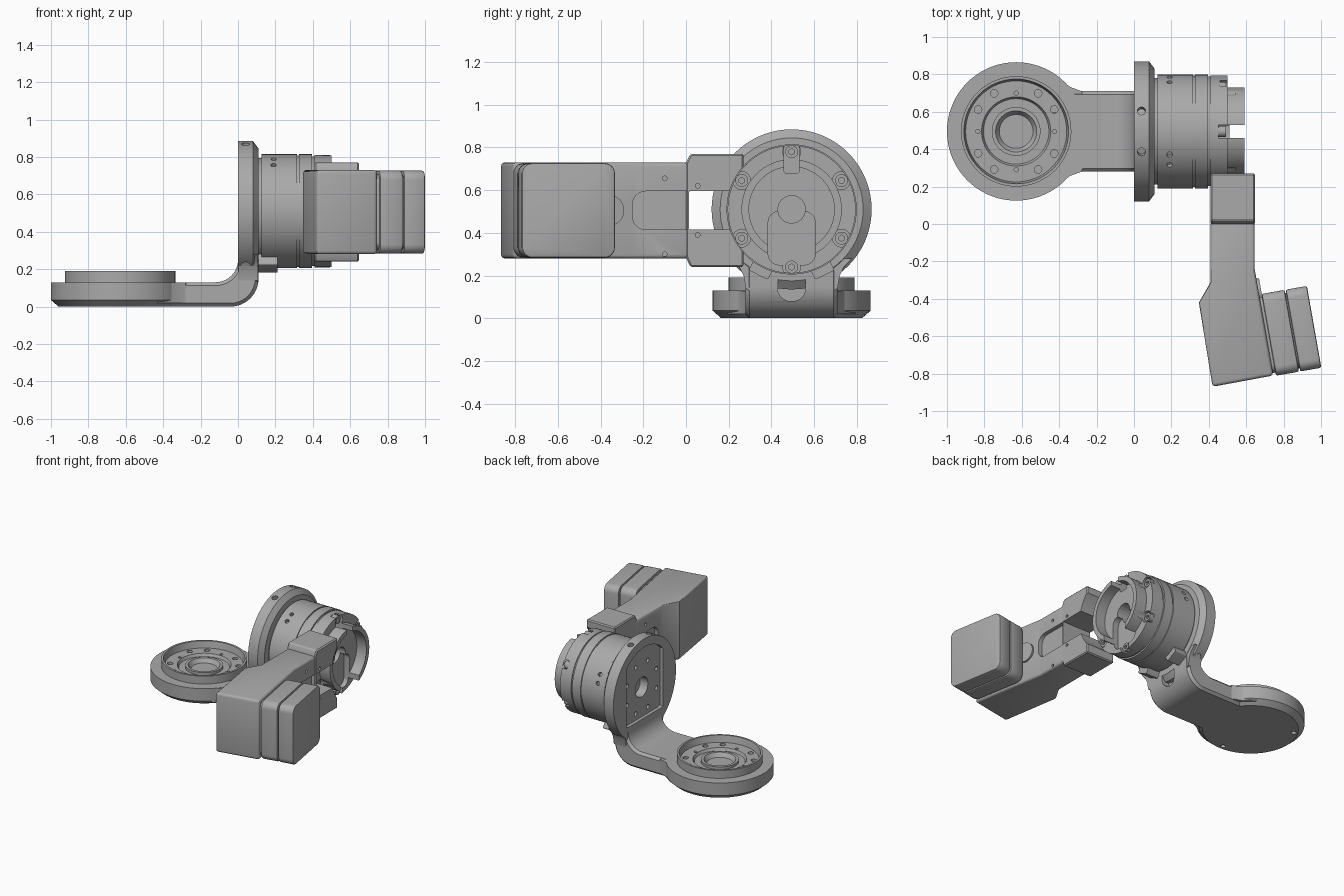
import bpy, bmesh
from math import sin, cos, pi, radians, hypot
from mathutils import Matrix, Vector

old = bpy.data.objects.get("Cube")
if old:
    bpy.data.objects.remove(old, do_unlink=True)

grey = bpy.data.materials.new("machined_grey")
grey.use_nodes = True
COLOUR = (0.4, 0.4, 0.4, 1)
grey.diffuse_color = COLOUR
grey.node_tree.nodes["Principled BSDF"].inputs["Base Color"].default_value = COLOUR

PARTS = []
AY, AZ = 0.495, 0.51          # axis of the upright joint
BX, BY = -0.63, 0.495         # axis of the base joint


def finish(name, bm, keep=True):
    bmesh.ops.remove_doubles(bm, verts=bm.verts, dist=1e-5)
    bmesh.ops.recalc_face_normals(bm, faces=bm.faces)
    mesh = bpy.data.meshes.new(name)
    bm.to_mesh(mesh)
    bm.free()
    mesh.materials.append(grey)
    ob = bpy.data.objects.new(name, mesh)
    bpy.context.scene.collection.objects.link(ob)
    if keep:
        PARTS.append(ob)
    return ob


def prism(name, pts, axis, lo, hi, keep=True):
    """Extrude a 2D outline along x, y or z."""
    place = {"x": lambda a, b: (lo, a, b), "y": lambda a, b: (a, lo, b),
             "z": lambda a, b: (a, b, lo)}[axis]
    bm = bmesh.new()
    face = bm.faces.new([bm.verts.new(place(*p)) for p in pts])
    new = bmesh.ops.extrude_face_region(bm, geom=[face])["geom"]
    step = Vector([(hi - lo) * (axis == k) for k in "xyz"])
    bmesh.ops.translate(bm, vec=step, verts=[v for v in new if isinstance(v, bmesh.types.BMVert)])
    return finish(name, bm, keep)


def lathe(name, profile, centre, axis, steps=72):
    """Turn a (radius, height) profile around x or z."""
    bm = bmesh.new()
    vs = [bm.verts.new((h, r, 0) if axis == "x" else (r, 0, h)) for r, h in profile]
    es = [bm.edges.new(pair) for pair in zip(vs, vs[1:])]
    bmesh.ops.spin(bm, geom=vs + es, cent=(0, 0, 0), angle=2 * pi, steps=steps,
                   axis=(1, 0, 0) if axis == "x" else (0, 0, 1))
    bmesh.ops.translate(bm, vec=centre, verts=bm.verts)
    return finish(name, bm)


def rod(name, centre, r, depth, direction, keep=True, sides=24):
    bm = bmesh.new()
    turn = Vector(direction).to_track_quat("Z", "Y").to_matrix().to_4x4()
    bmesh.ops.create_cone(bm, cap_ends=True, segments=sides, radius1=r, radius2=r,
                          depth=depth, matrix=Matrix.Translation(centre) @ turn)
    return finish(name, bm, keep)


def rounded(a0, a1, b0, b1, r, n=6):
    """Outline of a rectangle with round corners."""
    corners = [(a1 - r, b1 - r), (a0 + r, b1 - r), (a0 + r, b0 + r), (a1 - r, b0 + r)]
    return [(a + r * cos((q + i / n) * pi / 2), b + r * sin((q + i / n) * pi / 2))
            for q, (a, b) in enumerate(corners) for i in range(n + 1)]


def apply_mod(ob, mod):
    bpy.context.view_layer.objects.active = ob
    bpy.ops.object.modifier_apply(modifier=mod.name)


def bevel(ob, width, segments=1):
    mod = ob.modifiers.new("bevel", "BEVEL")
    mod.width, mod.segments, mod.angle_limit = width, segments, radians(40)
    apply_mod(ob, mod)


def cut(cutter, *targets):
    for ob in targets:
        mod = ob.modifiers.new("cut", "BOOLEAN")
        mod.operation, mod.solver, mod.object = "DIFFERENCE", "EXACT", cutter
        apply_mod(ob, mod)
    bpy.data.objects.remove(cutter, do_unlink=True)


def drill(ob, centre, r, depth, direction):
    cut(rod("drill", centre, r, depth, direction, False, 16), ob)


# Base joint: chamfered dish with a raised rim and stepped centre
base = lathe("base_dish", [(0, 0), (0.33, 0), (0.37, 0.035), (0.37, 0.13), (0.295, 0.13),
                           (0.295, 0.19), (0.28, 0.19), (0.27, 0.14), (0.185, 0.14),
                           (0.175, 0.12), (0.13, 0.12), (0.13, 0.14), (0.11, 0.14),
                           (0.09, 0.11), (0, 0.11)], (BX, BY, 0), "z")
for k in range(12):
    t = k * pi / 6
    r = 0.011 if k % 3 == 0 else 0.02
    d = 0.205 if k % 3 == 0 else 0.235
    drill(base, (BX + d * cos(t), BY + d * sin(t), 0.14), r, 0.05, (0, 0, 1))
for t in (0.5, 2.6, 4.7):
    drill(base, (BX + 0.3 * cos(t), BY + 0.3 * sin(t), 0), 0.018, 0.05, (0, 0, 1))

# Bent arm from the base dish up to the round plate
arc = [i * pi / 20 for i in range(11)]
outer = [(-0.04 + 0.15 * sin(t), 0.15 - 0.15 * cos(t)) for t in arc]
inner = [(-0.12 + 0.12 * cos(t), 0.25 - 0.12 * sin(t)) for t in arc]
arm = prism("bent_arm", [(-0.4, 0)] + outer + [(0.11, 0.28), (0, 0.28)] + inner + [(-0.4, 0.13)],
            "y", AY - 0.215, AY + 0.215)
bevel(arm, 0.018)
for side, tag in ((1, "left"), (-1, "right")):
    prism("arm_root_fillet_" + tag,
          [(x, AY + side * y) for x, y in
           [(-0.45, 0.1), (-0.43, 0.3), (-0.38, 0.265), (-0.34, 0.237), (-0.28, 0.215), (-0.25, 0.1)]],
          "z", 0.02, 0.128)
flare = [(0.2, 0.13), (0.215, 0.14), (0.225, 0.2), (0.245, 0.24), (0.285, 0.28)]
neck = prism("plate_neck", [(AY + y, z) for y, z in flare] + [(AY - y, z) for y, z in flare[::-1]],
             "x", 0.002, 0.108)
slot = rounded(AY - 0.065, AY + 0.065, 0.08, 0.34, 0.06)
cut(prism("slot_cut", slot, "x", 0.05, 0.3, False), arm, neck)

# Upright round plate with a shallow pocket, bore and screw holes
plate = lathe("round_plate", [(0, 0), (0.375, 0), (0.375, 0.08), (0.335, 0.11), (0, 0.11)],
              (0, AY, AZ), "x")
ring = [(0.31 * cos(k * pi / 32), 0.31 * sin(k * pi / 32)) for k in range(64)]
pocket = [(AY + max(-0.22, min(0.22, a)), AZ + max(-0.225, b)) for a, b in ring]
pocket = [p for i, p in enumerate(pocket) if hypot(p[0] - pocket[i - 1][0], p[1] - pocket[i - 1][1]) > 1e-4]
cut(prism("pocket_cut", pocket, "x", -0.1, 0.025, False), plate)
drill(plate, (0.03, AY, AZ), 0.075, 0.12, (1, 0, 0))
for k in range(8):
    t = (k + 0.5) * pi / 4
    drill(plate, (0.03, AY + 0.19 * cos(t), AZ + 0.19 * sin(t)), 0.016, 0.06, (1, 0, 0))
for deg in (-17, 17, 140, 220):
    d = Vector((0, sin(radians(deg)), cos(radians(deg))))
    drill(plate, Vector((0.04, AY, AZ)) + d * 0.37, 0.022, 0.06, d)

# Joint motor: grooved drum, screw flange and open cup
motor = lathe("joint_motor", [(0, 0.1), (0.285, 0.1), (0.285, 0.125), (0.305, 0.125), (0.305, 0.315),
                              (0.298, 0.315), (0.298, 0.325), (0.305, 0.325), (0.305, 0.395),
                              (0.293, 0.395), (0.293, 0.408), (0.3, 0.408), (0.3, 0.5),
                              (0.235, 0.5), (0.235, 0.59), (0.2, 0.59), (0.2, 0.51), (0, 0.51)],
              (0, AY, AZ), "x")
cut(prism("key_cut", rounded(AY - 0.11, AY + 0.11, 0.25, 0.5, 0.05), "x", 0.465, 0.7, False), motor)
cut(prism("notch_cut", rounded(AY - 0.035, AY + 0.035, 0.68, 0.9, 0.01), "x", 0.452, 0.7, False), motor)
drill(motor, (0.45, AY, AZ), 0.065, 0.3, (1, 0, 0))
for deg in (-24, -36, 60, 72):
    d = Vector((0, sin(radians(deg)), cos(radians(deg))))
    drill(motor, Vector((0.19, AY, AZ)) + d * 0.3, 0.015, 0.04, d)
for k in range(6):
    t = pi / 2 + k * pi / 3
    y, z = AY + 0.27 * cos(t), AZ + 0.27 * sin(t)
    drill(motor, (0.5, y, z), 0.042, 0.08, (1, 0, 0))
    screw = rod("flange_screw", (0.472, y, z), 0.03, 0.04, (1, 0, 0))
    cut(rod("hex_cut", (0.49, y, z), 0.015, 0.03, (1, 0, 0), False, 6), screw)

# Two cable connectors under the drum
for side, tag in ((1, "left"), (-1, "right")):
    block = prism("connector_" + tag, rounded(-0.05, 0.05, -0.345, -0.28, 0.008), "x", 0.11, 0.21)
    block.location = (0, AY, AZ)
    block.rotation_euler.x = side * radians(27)
    drill(block, (0.21, 0, -0.322), 0.016, 0.04, (1, 0, 0))

# Bracket gripping the motor flange, and the link with its bent end
bracket = prism("bracket", [(0, 0.285), (0.02, 0.24), (0.27, 0.24), (0.27, 0.77), (0.02, 0.77), (0, 0.73)],
                "x", 0.408, 0.648)
bevel(bracket, 0.008)
cut(rod("round_cut", (0.6, AY, AZ), 0.303, 0.6, (1, 0, 0), False, 72), bracket)
link = prism("link", [(0.41, 0.02), (0.41, -0.31), (0.347, -0.42), (0.42, -0.87),
                      (0.745, -0.81), (0.645, -0.24), (0.645, 0.02)], "z", 0.28, 0.73)
bevel(link, 0.018, 3)
cut(prism("window_cut", rounded(0.015, 0.4, 0.415, 0.595, 0.005), "x", 0.3, 0.8, False), link, bracket)
for lo, hi in ((0.615, 0.75), (0.3, 0.44)):
    cut(prism("recess_cut", rounded(-0.25, 0.1, 0.415, 0.595, 0.06), "x", lo, hi, False), link)
for z in (0.3, 0.655):
    for x in (0.41, 0.645):
        drill(link, (x, -0.1, z), 0.011, 0.03, (1, 0, 0))
for z in (0.39, 0.62):
    drill(bracket, (0.645, 0.055, z), 0.011, 0.03, (1, 0, 0))

# Drive housing on the bent end, in two rounded shells with a thin neck between
shells = [("housing_neck", 0.205, -0.02, 0.15), ("housing_inner_shell", 0.222, 0.014, 0.139),
          ("housing_outer_shell", 0.222, 0.145, 0.26)]
tilt = Matrix.Translation((0.707, -0.595, 0.505)) @ Matrix.Rotation(radians(10), 4, "Z")
for name, half, lo, hi in shells:
    shell = prism(name, rounded(-half, half, -half, half, 0.05), "x", lo, hi)
    bevel(shell, 0.01, 2)
    shell.matrix_world = tilt
    if name == "housing_outer_shell":
        cut(prism("port_cut", rounded(0.18, 0.225, -0.07, 0.07, 0.01), "y", 0.21, 0.3, False), shell)
boss = rod("housing_boss", (0.005, 0.235, 0), 0.072, 0.02, (1, 0, 0), sides=40)
boss.matrix_world = tilt

# Smooth shading with sharp edges kept
bpy.ops.object.select_all(action="DESELECT")
for ob in PARTS:
    ob.select_set(True)
bpy.context.view_layer.objects.active = PARTS[0]
bpy.ops.object.shade_smooth_by_angle(angle=radians(30))
